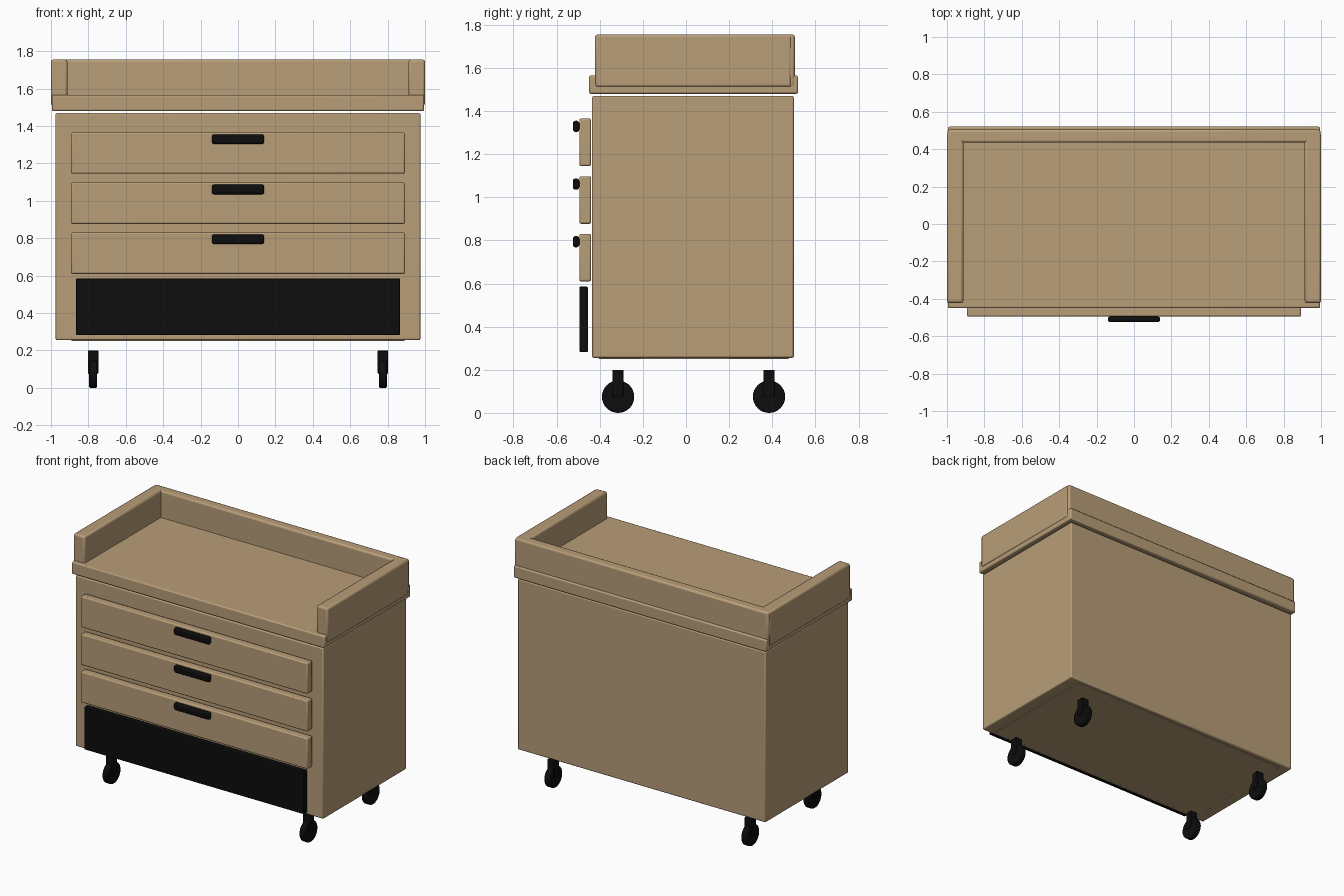
import bpy
import math

cube = bpy.data.objects.get("Cube")
if cube:
    bpy.data.objects.remove(cube, do_unlink=True)


def make_material(name, color):
    mat = bpy.data.materials.new(name)
    mat.use_nodes = True
    mat.diffuse_color = color
    bsdf = next(n for n in mat.node_tree.nodes if n.type == "BSDF_PRINCIPLED")
    bsdf.inputs["Base Color"].default_value = color
    return mat


wood = make_material("tan wood", (0.48, 0.34, 0.19, 1))
black = make_material("matte black", (0.004, 0.004, 0.004, 1))


def finish(obj, name, mat, bevel, segments=2):
    obj.name = name
    obj.data.materials.append(mat)
    mod = obj.modifiers.new("soft edges", "BEVEL")
    mod.width = bevel
    mod.segments = segments
    mod.limit_method = "ANGLE"
    mod.angle_limit = math.radians(40)
    bpy.ops.object.shade_smooth_by_angle(angle=math.radians(35))
    return obj


def box(name, x, y, z, mat=wood, bevel=0.008, segments=2):
    """Softly bevelled box given by its (min, max) along each axis."""
    spans = (x, y, z)
    bpy.ops.mesh.primitive_cube_add(size=1, location=[(a + b) / 2 for a, b in spans])
    obj = bpy.context.object
    obj.scale = [b - a for a, b in spans]
    bpy.ops.object.transform_apply(location=False, rotation=False, scale=True)
    return finish(obj, name, mat, bevel, segments)


# Cabinet body with a thin base panel
box("cabinet_body", (-0.975, 0.975), (-0.435, 0.5), (0.255, 1.47))
box("base_panel", (-0.89, 0.89), (-0.405, 0.475), (0.25, 0.27), bevel=0.002)

# Table top and raised guard rails on three sides
box("table_top", (-0.995, 0.995), (-0.45, 0.52), (1.48, 1.565))
box("back_rail", (-0.997, 0.997), (0.435, 0.505), (1.51, 1.755), bevel=0.012)
for side, name in ((-1, "right_rail"), (1, "left_rail")):
    box(name, sorted((side * 0.912, side)), (-0.422, 0.49), (1.51, 1.755), bevel=0.012)

# Three drawers, each with a black pull near its upper edge
for label, bottom in (("lower", 0.61), ("middle", 0.877), ("upper", 1.145)):
    box(label + "_drawer", (-0.893, 0.893), (-0.495, -0.44), (bottom, bottom + 0.22))
    box(label + "_handle", (-0.14, 0.14), (-0.525, -0.495),
        (bottom + 0.158, bottom + 0.21), black, bevel=0.012, segments=3)

# Black front panel under the drawers
box("lower_panel", (-0.865, 0.865), (-0.495, -0.455), (0.283, 0.585), black, bevel=0.004)

# Four casters
for x, side in ((-0.775, "right"), (0.775, "left")):
    for y, end in ((-0.315, "front"), (0.385, "back")):
        name = end + "_" + side
        box(name + "_caster_stem", (x - 0.028, x + 0.028), (y - 0.026, y + 0.026),
            (0.075, 0.2), black, bevel=0.004)
        bpy.ops.mesh.primitive_cylinder_add(
            vertices=32, radius=0.075, depth=0.042,
            location=(x, y, 0.075), rotation=(0, math.pi / 2, 0))
        finish(bpy.context.object, name + "_caster_wheel", black, 0.006)
